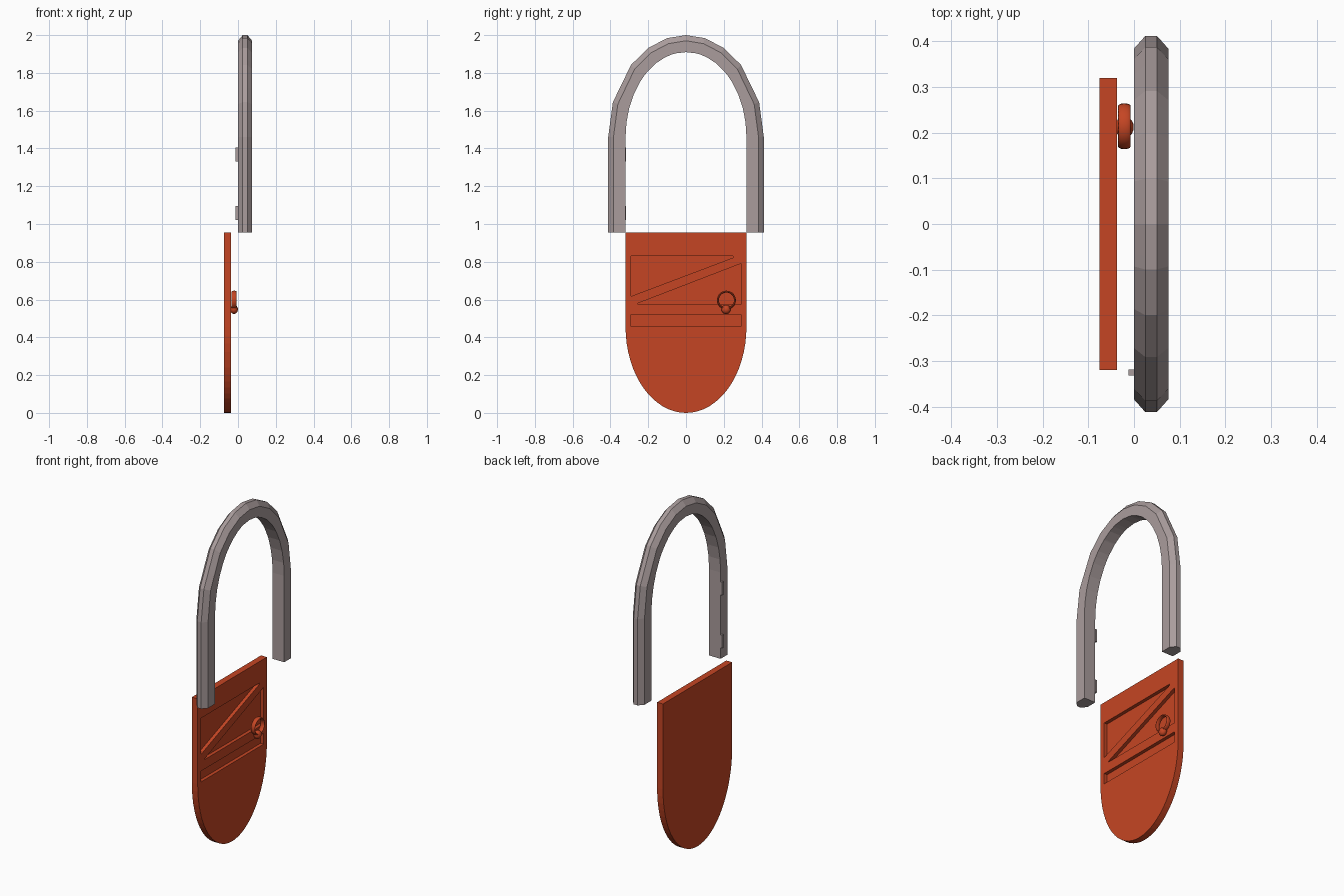
import bpy, bmesh
from math import sin, cos, radians, pi

cube = bpy.data.objects.get("Cube")
if cube:
    bpy.data.objects.remove(cube, do_unlink=True)


def material(name, colour):
    m = bpy.data.materials.new(name)
    m.use_nodes = True
    m.diffuse_color = (*colour, 1)
    m.node_tree.nodes["Principled BSDF"].inputs["Base Color"].default_value = (*colour, 1)
    return m


PAINT = material("orange_red_paint", (0.56, 0.06, 0.017))
STONE = material("warm_grey_stone", (0.40, 0.335, 0.335))


def finish(name, bm, mat):
    bmesh.ops.recalc_face_normals(bm, faces=bm.faces)
    mesh = bpy.data.meshes.new(name)
    bm.to_mesh(mesh)
    bm.free()
    mesh.materials.append(mat)
    ob = bpy.data.objects.new(name, mesh)
    bpy.context.collection.objects.link(ob)
    return ob


def prism(name, outline, x0, x1, mat):
    """Extrude a (y, z) outline along x."""
    bm = bmesh.new()
    face = bm.faces.new([bm.verts.new((x0, y, z)) for y, z in outline])
    new = bmesh.ops.extrude_face_region(bm, geom=[face])["geom"]
    bmesh.ops.translate(bm, vec=(x1 - x0, 0, 0),
                        verts=[v for v in new if isinstance(v, bmesh.types.BMVert)])
    return finish(name, bm, mat)


def box(name, y0, y1, z0, z1, x0, x1, mat):
    return prism(name, [(y0, z0), (y1, z0), (y1, z1), (y0, z1)], x0, x1, mat)


def smooth(ob):
    bpy.ops.object.select_all(action="DESELECT")
    ob.select_set(True)
    bpy.context.view_layer.objects.active = ob
    bpy.ops.object.shade_smooth_by_angle(angle=radians(40))


# Arched frame: fine inner curve, coarse faceted outer curve, chamfered outer corners
BASE, SPRING = 0.955, 1.46
COARSE = [0, 20, 45, 61, 76, 90, 104, 119, 135, 160, 180]


def ellipse(deg, ry, rz):
    return ry * cos(radians(deg)), SPRING + rz * sin(radians(deg))


def faceted(deg, ry, rz):
    for a, b in zip(COARSE, COARSE[1:]):
        if a <= deg <= b:
            t = (deg - a) / (b - a)
            p, q = ellipse(a, ry, rz), ellipse(b, ry, rz)
            return tuple(u + (v - u) * t for u, v in zip(p, q))


def section(deg):
    inner, mid, outer = ellipse(deg, 0.32, 0.45), faceted(deg, 0.384, 0.51), faceted(deg, 0.412, 0.54)
    return [(0, inner), (0, mid), (0.025, outer), (0.05, outer), (0.075, mid), (0.075, inner)]


angles = sorted(set(COARSE) | set(range(0, 181, 10)))
stations = [section(a) for a in angles]
stations.insert(0, [(x, (p[0], BASE)) for x, p in stations[0]])
stations.append([(x, (p[0], BASE)) for x, p in stations[-1]])
bm = bmesh.new()
rings = [[bm.verts.new((x, *p)) for x, p in s] for s in stations]
for r, s in zip(rings, rings[1:]):
    for i in range(len(r)):
        j = (i + 1) % len(r)
        bm.faces.new((r[i], r[j], s[j], s[i]))
bm.faces.new(rings[0])
bm.faces.new(rings[-1])
finish("arched_frame", bm, STONE)

# Hinge plates on the frame
for name, z in (("lower_hinge", 1.02), ("upper_hinge", 1.33)):
    box(name, -0.332, -0.318, z, z + 0.075, -0.012, 0.001, STONE)

# Door panel, rounded end down
curve = [(0.32 * cos(pi * i / 32), 0.455 - 0.455 * sin(pi * i / 32)) for i in range(33)]
door = prism("door_panel", [(0.32, BASE)] + curve + [(-0.32, BASE)], -0.075, -0.037, PAINT)

# Recesses between the braces, cut into one face
recesses = {
    "upper_recess": [(-0.29, 0.83), (-0.29, 0.618), (0.25, 0.822), (0.25, 0.83)],
    "middle_recess": [(0.29, 0.79), (0.29, 0.575), (-0.255, 0.575), (-0.255, 0.58)],
    "lower_recess": [(-0.29, 0.52), (0.29, 0.52), (0.29, 0.457), (-0.29, 0.457)],
}
for name, outline in recesses.items():
    cutter = prism(name + "_cutter", outline, -0.057, -0.02, PAINT)
    cutter.hide_render = True
    cutter.hide_set(True)
    mod = door.modifiers.new(name, "BOOLEAN")
    mod.operation, mod.solver, mod.object = "DIFFERENCE", "EXACT", cutter

# Bake the cuts and drop the cutters
bpy.context.view_layer.update()
cut = bpy.data.meshes.new_from_object(door.evaluated_get(bpy.context.evaluated_depsgraph_get()))
door.modifiers.clear()
door.data = cut
for name in recesses:
    bpy.data.objects.remove(bpy.data.objects[name + "_cutter"], do_unlink=True)

# Ring handle: thin wide band hanging on a round knob
bpy.ops.mesh.primitive_torus_add(major_radius=0.045, minor_radius=0.005, major_segments=32,
                                 minor_segments=12, location=(-0.021, 0.214, 0.597),
                                 rotation=(0, pi / 2, 0))
ring = bpy.context.object
ring.name = "handle_ring"
ring.scale.z = 2.7
ring.data.materials.append(PAINT)
smooth(ring)

bpy.ops.mesh.primitive_uv_sphere_add(segments=20, ring_count=12, radius=0.024,
                                     location=(-0.021, 0.212, 0.548))
knob = bpy.context.object
knob.name = "handle_knob"
knob.scale.x = 0.85
knob.data.materials.append(PAINT)
smooth(knob)
